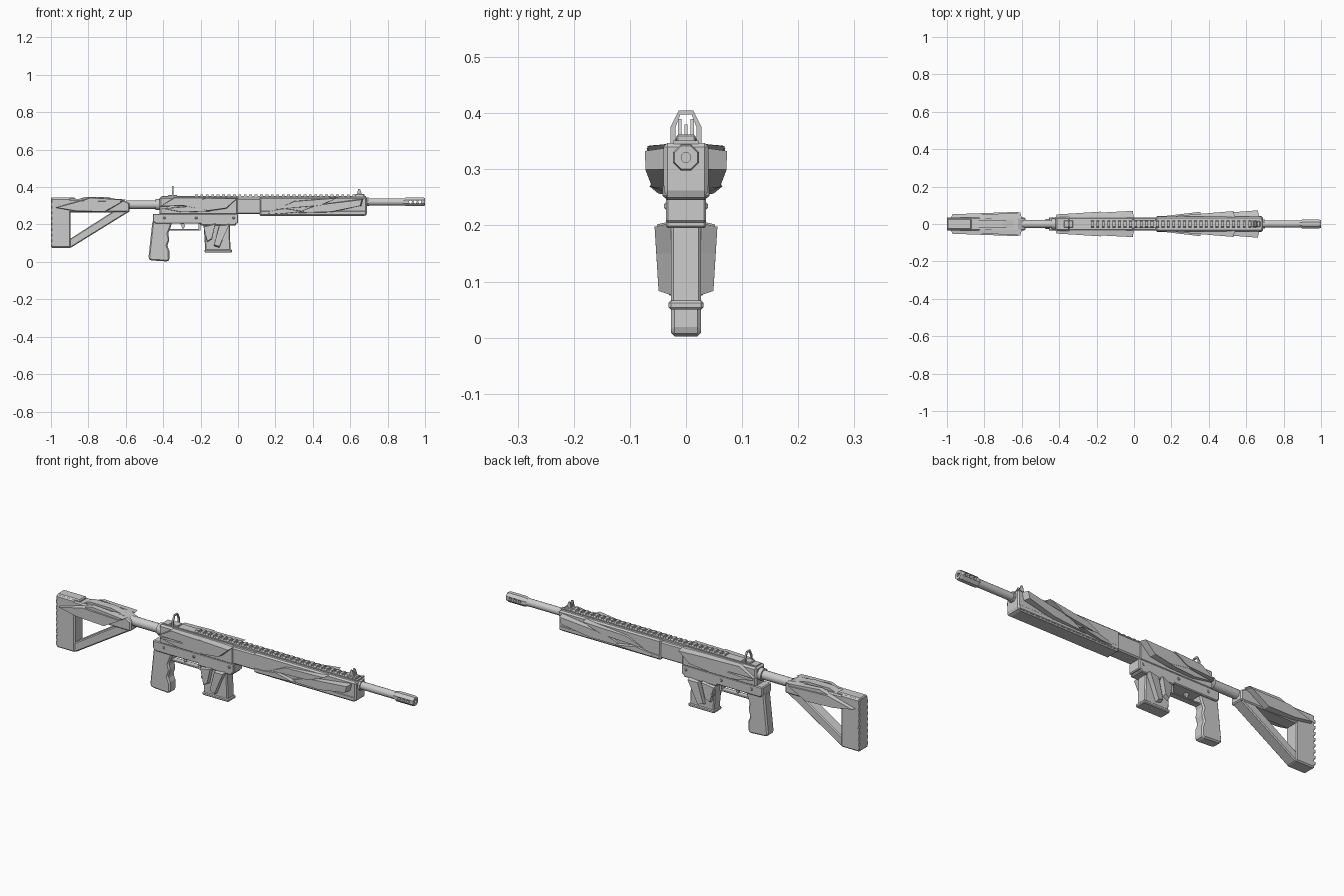
import bpy, bmesh, math
from mathutils import Vector

cube = bpy.data.objects.get("Cube")
if cube:
    bpy.data.objects.remove(cube, do_unlink=True)

grey = bpy.data.materials.new("plain grey")
grey.use_nodes = True
colour = (0.6, 0.6, 0.6, 1)
grey.diffuse_color = colour
grey.node_tree.nodes["Principled BSDF"].inputs["Base Color"].default_value = colour


def finish(name, bm, bevel=0.0):
    bmesh.ops.recalc_face_normals(bm, faces=bm.faces)
    mesh = bpy.data.meshes.new(name)
    bm.to_mesh(mesh)
    bm.free()
    mesh.materials.append(grey)
    ob = bpy.data.objects.new(name, mesh)
    bpy.context.collection.objects.link(ob)
    if bevel:
        mod = ob.modifiers.new("bevel", "BEVEL")
        mod.width = bevel
        mod.segments = 1
        mod.limit_method = "ANGLE"
    return ob


def loft(bm, a, b):
    """Closed solid between two matching outlines."""
    va, vb = [bm.verts.new(p) for p in a], [bm.verts.new(p) for p in b]
    bm.faces.new(va)
    bm.faces.new(vb[::-1])
    for i in range(len(va)):
        j = (i + 1) % len(va)
        bm.faces.new((va[i], vb[i], vb[j], va[j]))


def prism(name, pts, half, bevel=0.0, y=0.0):
    """Side outline in x, z extruded across y."""
    bm = bmesh.new()
    loft(bm, [(x, y - half, z) for x, z in pts], [(x, y + half, z) for x, z in pts])
    return finish(name, bm, bevel)


def box(name, x0, x1, z0, z1, half, bevel=0.0, y=0.0):
    return prism(name, [(x0, z0), (x1, z0), (x1, z1), (x0, z1)], half, bevel, y)


def lathe(name, profile, z, sides=16):
    """Rings of (x, radius) around the long axis."""
    bm = bmesh.new()
    rings = []
    for x, r in profile:
        ring = []
        for i in range(sides):
            a = math.tau * (i + 0.5) / sides
            ring.append(bm.verts.new((x, r * math.cos(a), z + r * math.sin(a))))
        rings.append(ring)
    for a, b in zip(rings, rings[1:]):
        for i in range(sides):
            j = (i + 1) % sides
            bm.faces.new((a[i], b[i], b[j], a[j]))
    bm.faces.new(rings[0])
    bm.faces.new(rings[-1])
    ob = finish(name, bm)
    if sides > 8:
        bpy.context.view_layer.objects.active = ob
        ob.select_set(True)
        bpy.ops.object.shade_smooth_by_angle()
        ob.select_set(False)
    return ob


def shards(name, outlines, inner, rear, front):
    """Angular armour plates on both sides, flaring from rear to front."""
    for side, word in ((1, "left"), (-1, "right")):
        bm = bmesh.new()
        for n, pts in enumerate(outlines):
            lo, hi = min(p[0] for p in pts), max(p[0] for p in pts)
            cx = sum(p[0] for p in pts) / len(pts)
            cz = sum(p[1] for p in pts) / len(pts)
            outer = []
            for x, z in pts:
                y = rear + (front - rear) * (x - lo) / (hi - lo) - 0.004 * n
                outer.append((cx + (x - cx) * 0.95, side * y, cz + (z - cz) * 0.88))
            loft(bm, [(x, side * inner, z) for x, z in pts], outer)
            bmesh.ops.triangulate(bm, faces=[f for f in bm.faces if len(f.verts) > 4])
        finish(f"{name}_{word}", bm)


# Stock with a triangular opening, joined as three bars
prism("stock_top", [(-1, .265), (-.58, .265), (-.58, .315), (-.62, .335), (-1, .335)], .035, .006)
box("stock_butt", -1, -.895, .075, .34, .035, .006)
prism("stock_brace", [(-.92, .075), (-.895, .075), (-.58, .27), (-.66, .275), (-.895, .125), (-.92, .125)],
      .03, .005)
box("stock_cap", -1, -.87, .325, .345, .028, .005)
prism("stock_crest", [(-.87, .33), (-.82, .347), (-.7, .347), (-.6, .325)], .02)
for i in range(8):
    box(f"butt_rib_{i}", -1, -.99, .09 + i * .03, .105 + i * .03, .036)
lathe("buffer_tube", [(-.6, .023), (-.41, .023)], .306)
lathe("tube_collar", [(-.44, .03), (-.41, .03)], .306)

# Receiver and its lower half
box("upper_receiver", -.42, 0, .25, .347, .037, .008)
prism("lower_receiver", [(-.455, .215), (-.44, .205), (0, .205), (0, .257), (-.455, .257)], .036, .004)
box("receiver_bridge", -.01, .13, .255, .34, .035, .006)
box("magazine_well", -.2, -.01, .195, .235, .036, .004)

# Handguard
prism("handguard", [(.115, .245), (.68, .245), (.69, .255), (.69, .347), (.115, .347)], .04, .009)
box("handguard_lower_strip", .12, .685, .25, .272, .042, .003)

# Barrel and muzzle brake with a bore and side ports
lathe("barrel", [(.67, .019), (.91, .019)], .321)
lathe("barrel_collar", [(.685, .025), (.70, .025)], .321, 8)
muzzle = lathe("muzzle_brake", [(.885, .019), (.9, .025), (.99, .025), (1, .022), (1, .009), (.91, .009)], .321, 8)
bm = bmesh.new()
for i in range(3):
    x, r = .922 + i * .025, .009
    pts = [(x + r * math.cos(math.tau * k / 6), .321 + r * math.sin(math.tau * k / 6)) for k in range(6)]
    loft(bm, [(px, -.04, pz) for px, pz in pts], [(px, .04, pz) for px, pz in pts])
cutter = finish("port_cutter", bm)
cutter.hide_render = True
cutter.hide_viewport = True
cut = muzzle.modifiers.new("ports", "BOOLEAN")
cut.object = cutter
cut.operation = "DIFFERENCE"

# Top rail with teeth
box("rail_base", -.41, .685, .343, .351, .022)
bm = bmesh.new()
for i in range(31):
    x = -.23 + i * .029
    loft(bm, [(x, -.02, .348), (x + .015, -.02, .348), (x + .015, .02, .348), (x, .02, .348)],
         [(x, -.014, .36), (x + .015, -.014, .36), (x + .015, .014, .36), (x, .014, .36)])
finish("rail_teeth", bm)

# Rear sight ring
bm = bmesh.new()
outer = [(-.028, .345), (-.028, .375), (-.013, .405), (.013, .405), (.028, .375), (.028, .345)]
inner = [(-.019, .352), (-.019, .374), (-.010, .398), (.010, .398), (.019, .374), (.019, .352)]
for i in range(6):
    j = (i + 1) % 6
    quad = (outer[i], outer[j], inner[j], inner[i])
    loft(bm, [(-.354, y, z) for y, z in quad], [(-.346, y, z) for y, z in quad])
finish("rear_sight", bm)
box("rear_sight_base", -.375, -.325, .345, .357, .02, .003)

# Front sight with a post between two ears
box("front_sight_base", .625, .675, .345, .362, .017, .003)
for word, y, top in (("left", .011, .39), ("centre", 0, .38), ("right", -.011, .39)):
    prism(f"front_sight_{word}", [(.635, .355), (.665, .355), (.652, top), (.643, top)], .003, 0, y)

# Grip with finger grooves
prism("grip", [(-.457, .222), (-.465, .15), (-.479, .02), (-.47, .008), (-.375, .002), (-.366, .012),
               (-.367, .06), (-.378, .085), (-.366, .12), (-.374, .15), (-.36, .185), (-.35, .222)], .027, .007)

# Trigger and guard
box("trigger_guard_bar", -.365, -.2, .167, .175, .016, .002)
box("trigger_guard_front", -.21, -.2, .167, .21, .016)
prism("trigger", [(-.31, .21), (-.29, .21), (-.283, .19), (-.295, .172), (-.302, .19)], .006)

# Magazine
prism("magazine", [(-.185, .22), (-.045, .22), (-.04, .06), (-.175, .06)], .027, .005)
box("magazine_base", -.18, -.033, .05, .066, .031, .004)
box("magazine_catch", -.178, -.15, .14, .153, .044, .002)

# Bolt handle and pins
box("bolt_handle", -.12, -.055, .302, .314, .014, .003, .045)
box("bolt_knob", -.075, -.052, .298, .318, .008, .003, .054)
for i, x in enumerate((-.4, -.23, -.03)):
    box(f"receiver_pin_{i}", x, x + .013, .228, .241, .039, .003)

# Angular side plates
shards("stock_plates", [
    [(-.98, .29), (-.84, .33), (-.61, .325), (-.71, .265), (-.87, .27)],
    [(-.86, .32), (-.79, .345), (-.6, .332), (-.7, .30)]], .03, .052, .065)
shards("receiver_plates", [
    [(-.3, .30), (-.17, .345), (0, .342), (-.06, .285), (-.16, .27)],
    [(-.42, .295), (-.34, .345), (-.17, .345), (-.25, .30)],
    [(-.41, .285), (-.3, .265), (-.15, .27), (-.24, .30)]], .032, .055, .07)
shards("handguard_plates", [
    [(.3, .258), (.42, .305), (.67, .338), (.66, .30), (.5, .265)],
    [(.2, .278), (.3, .325), (.54, .345), (.44, .30)],
    [(.12, .262), (.22, .255), (.36, .27), (.25, .287)]], .036, .046, .073)
shards("magazine_plates", [
    [(-.1, .2), (-.045, .205), (-.07, .15), (-.1, .075), (-.13, .085)],
    [(-.185, .19), (-.12, .208), (-.14, .12), (-.165, .105)]], .024, .045, .056)
